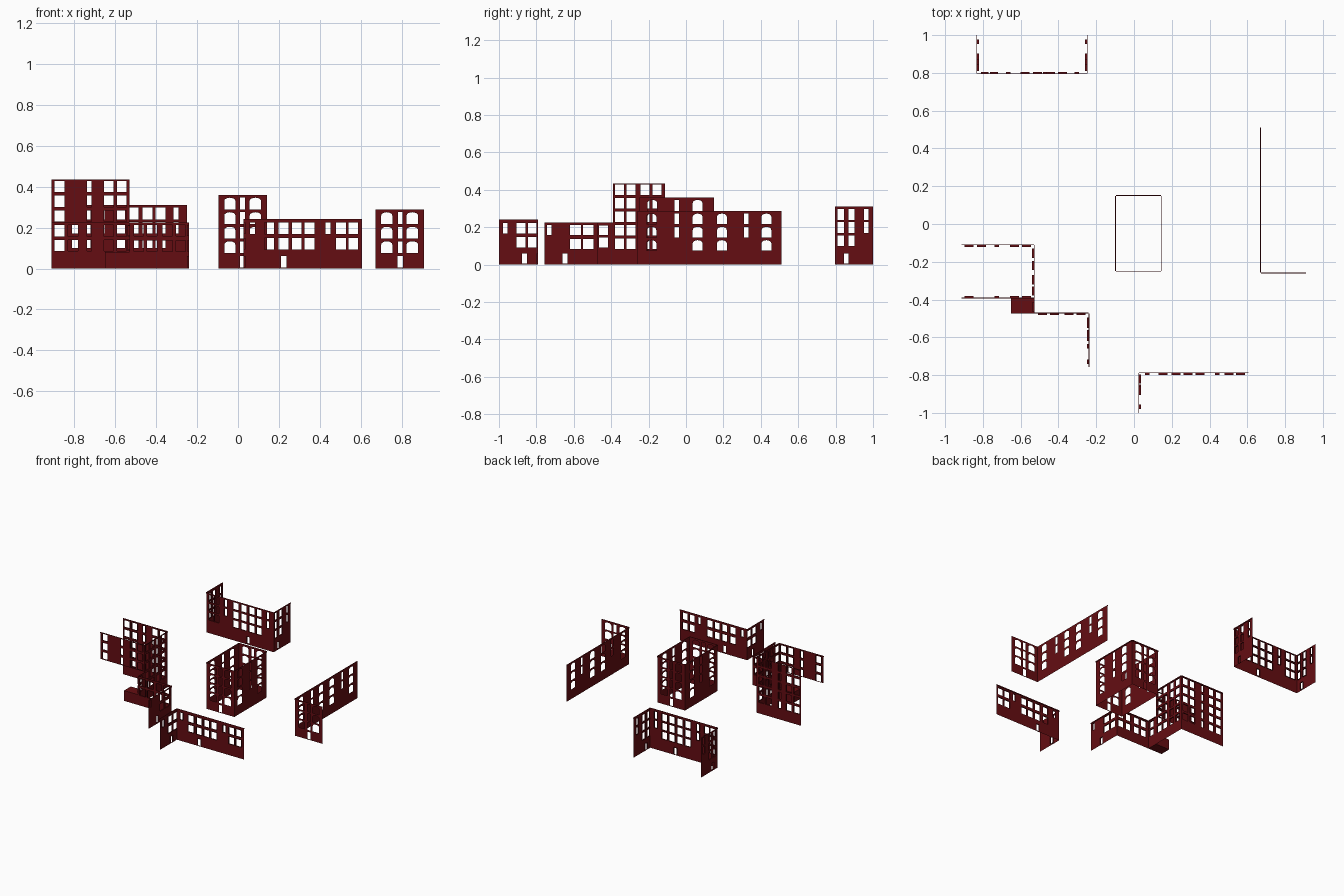
import bpy, bmesh, math
from mathutils import Vector

if "Cube" in bpy.data.objects:
    bpy.data.objects.remove(bpy.data.objects["Cube"])

brick = bpy.data.materials.new("brick_red")
brick.diffuse_color = (0.13, 0.004, 0.006, 1)
brick.use_nodes = True
brick.node_tree.nodes["Principled BSDF"].inputs["Base Color"].default_value = brick.diffuse_color


def finish(bm, name):
    me = bpy.data.meshes.new(name)
    bm.to_mesh(me)
    bm.free()
    ob = bpy.data.objects.new(name, me)
    me.materials.append(brick)
    bpy.context.collection.objects.link(ob)


def grid(cols, rows, height, arch=0.0):
    """Window openings; cols are (centre, width, number of rows from the top)."""
    out = []
    for c, w, n in cols:
        for z in sorted(rows, reverse=True)[:n]:
            out.append((c - w / 2, c + w / 2, z, z + height, arch if w > 0.035 else 0))
    return out


def wall(name, axis, c, a, b, z0, z1, inward, holes, depth=0.0):
    """Thin facade along an axis, with openings, reveals and a top cornice."""
    bm = bmesh.new()
    normal = Vector((0, -inward, 0) if axis == 'x' else (-inward, 0, 0))

    def P(u, z, d=0):
        d = c + inward * d
        return (u, d, z) if axis == 'x' else (d, u, z)

    def face(pts, out=None):
        f = bm.faces.new([bm.verts.new(P(*p)) for p in pts])
        f.normal_update()
        if out is not None and f.normal.dot(out) < 0:
            f.normal_flip()

    us = sorted({round(v, 4) for h in holes for v in h[:2]} | {a, b})
    for u0, u1 in zip(us, us[1:]):
        m = (u0 + u1) / 2
        edges = sorted((h[2], h[3]) for h in holes if h[0] < m < h[1])
        z = z0
        for lo, hi in edges + [(z1, z1)]:
            if lo > z + 1e-5:
                face([(u0, z), (u1, z), (u1, lo), (u0, lo)], normal)
            z = max(z, hi)
    for u0, u1, lo, hi, arch in holes:
        if arch:
            # curved window head
            n, m, r = 8, (u0 + u1) / 2, (u1 - u0) / 2
            pts = [(m - r * math.cos(math.pi * i / n),
                    hi - arch + arch * math.sin(math.pi * i / n)) for i in range(n + 1)]
            for corner, part in (((u0, hi), pts[:5]), ((u1, hi), pts[4:])):
                for p, q in zip(part, part[1:]):
                    if abs((p[0]-corner[0])*(q[1]-corner[1]) - (q[0]-corner[0])*(p[1]-corner[1])) > 1e-8:
                        face([corner, p, q], normal)
        if depth:
            ring = [(u0, lo), (u1, lo), (u1, hi), (u0, hi)]
            for p, q in zip(ring, ring[1:] + ring[:1]):
                face([p, q, (*q, depth), (*p, depth)])
    # cornice
    t, h = -0.004, 0.007
    face([(a, z1 - h, t), (b, z1 - h, t), (b, z1, t), (a, z1, t)], normal)
    face([(a, z1, t), (b, z1, t), (b, z1), (a, z1)], Vector((0, 0, 1)))
    face([(a, z1 - h, t), (b, z1 - h, t), (b, z1 - h), (a, z1 - h)], Vector((0, 0, -1)))
    finish(bm, name)


def door(c, h=0.06):
    return [(c - 0.013, c + 0.013, 0.006, h, 0)]


W, N, R = 0.048, 0.024, 0.009   # wide window, narrow window, reveal depth

# back block: three floors, U-shaped
rows = [0.10, 0.17, 0.24]
wall("back_block_front", 'x', 0.797, -0.83, -0.25, 0, 0.31, 1, grid(
    [(-0.79, 0.042, 3), (-0.742, 0.042, 3), (-0.665, N, 2), (-0.577, W, 3), (-0.51, W, 3),
     (-0.442, W, 3), (-0.378, W, 3), (-0.302, N, 2)], rows, 0.057) + door(-0.47), R)
for name, x, s in (("left", -0.83, 1), ("right", -0.25, -1)):
    wall("back_block_" + name, 'y', x, 0.797, 1.0, 0, 0.31, s, grid(
        [(0.828, 0.034, 3), (0.885, 0.034, 3), (0.965, N, 2)], rows, 0.057) + door(0.857), R)

# tall block: five floors, its front wall only above the low neighbour
rows = [0.085 + 0.072 * i for i in range(5)]
cols = [(-0.873, W, 5), (-0.807, W, 5), (-0.727, N, 5), (-0.632, W, 5), (-0.568, W, 5)]
wall("tall_block_back", 'x', -0.112, -0.912, -0.53, 0, 0.435, -1, grid(cols, rows, 0.055), R)
cols = [(-0.873, W, 3), (-0.727, N, 3), (-0.632, W, 3), (-0.568, W, 3)]
wall("tall_block_front", 'x', -0.39, -0.912, -0.53, 0.225, 0.435, 1, grid(cols, rows, 0.055), R)
wall("tall_block_side", 'y', -0.53, -0.39, -0.112, 0, 0.435, -1, grid(
    [(-0.355, W, 5), (-0.295, W, 5), (-0.22, W, 5), (-0.155, W, 5)], rows, 0.055), R)

# low block: two floors, next to the tall block
rows = [0.083, 0.158]
wall("low_block_back", 'x', -0.473, -0.53, -0.24, 0, 0.225, -1, grid(
    [(-0.485, W, 2), (-0.42, W, 2), (-0.345, W, 2), (-0.28, W, 2)], rows, 0.055), R)
wall("low_block_side", 'y', -0.24, -0.757, -0.473, 0, 0.225, -1, grid(
    [(-0.73, N, 1), (-0.59, 0.058, 2), (-0.522, 0.056, 2)], rows, 0.055) + door(-0.647), R)
wall("low_block_link", 'y', -0.53, -0.473, -0.39, 0.08, 0.225, -1, grid(
    [(-0.44, W, 2)], [0.092, 0.158], 0.052), R)

# passage under the link
bm = bmesh.new()
bmesh.ops.create_cube(bm, size=1)
for v in bm.verts:
    v.co = Vector((v.co.x * 0.12 - 0.59, v.co.y * 0.083 - 0.4315, v.co.z * 0.08 + 0.04))
finish(bm, "passage")

# front block: two floors, L-shaped
rows = [0.092, 0.168]
wall("front_block_long", 'x', -0.79, 0.027, 0.605, 0, 0.242, -1, grid(
    [(0.07, N, 1), (0.153, W, 2), (0.223, W, 2), (0.287, W, 2), (0.349, W, 2), (0.44, N, 1),
     (0.503, W, 2), (0.563, W, 2)], rows, 0.056) + door(0.223), R)
wall("front_block_side", 'y', 0.027, -1.0, -0.79, 0, 0.242, 1, grid(
    [(-0.967, N, 1), (-0.882, W, 2), (-0.82, W, 2)], rows, 0.056) + door(-0.863), R)

# central block: four floors, closed square with arched windows
rows = [0.075 + 0.071 * i for i in range(4)]
for name, y, s in (("front", -0.248, 1), ("back", 0.149, -1)):
    wall("central_block_" + name, 'x', y, -0.096, 0.142, 0, 0.36, s, grid(
        [(-0.04, 0.054, 4), (0.022, N, 4), (0.085, 0.056, 4)], rows, 0.058, 0.016) + door(0.022))
for name, x, s in (("left", -0.096, 1), ("right", 0.142, -1)):
    wall("central_block_" + name, 'y', x, -0.248, 0.149, 0, 0.36, s, grid(
        [(-0.18, 0.052, 4), (-0.05, N, 3), (0.062, 0.052, 4)], rows, 0.058, 0.016))

# right block: three floors, L-shaped with arched windows
rows = rows[:3]
wall("right_block_long", 'y', 0.672, -0.258, 0.51, 0, 0.288, 1, grid(
    [(-0.185, 0.052, 3), (-0.05, N, 2), (0.062, 0.052, 3), (0.192, 0.052, 3),
     (0.322, N, 2), (0.43, 0.052, 3)], rows, 0.056, 0.016))
wall("right_block_end", 'x', -0.258, 0.672, 0.91, 0, 0.288, 1, grid(
    [(0.727, 0.054, 3), (0.793, N, 3), (0.852, 0.056, 3)], rows, 0.058, 0.016) + door(0.793))
